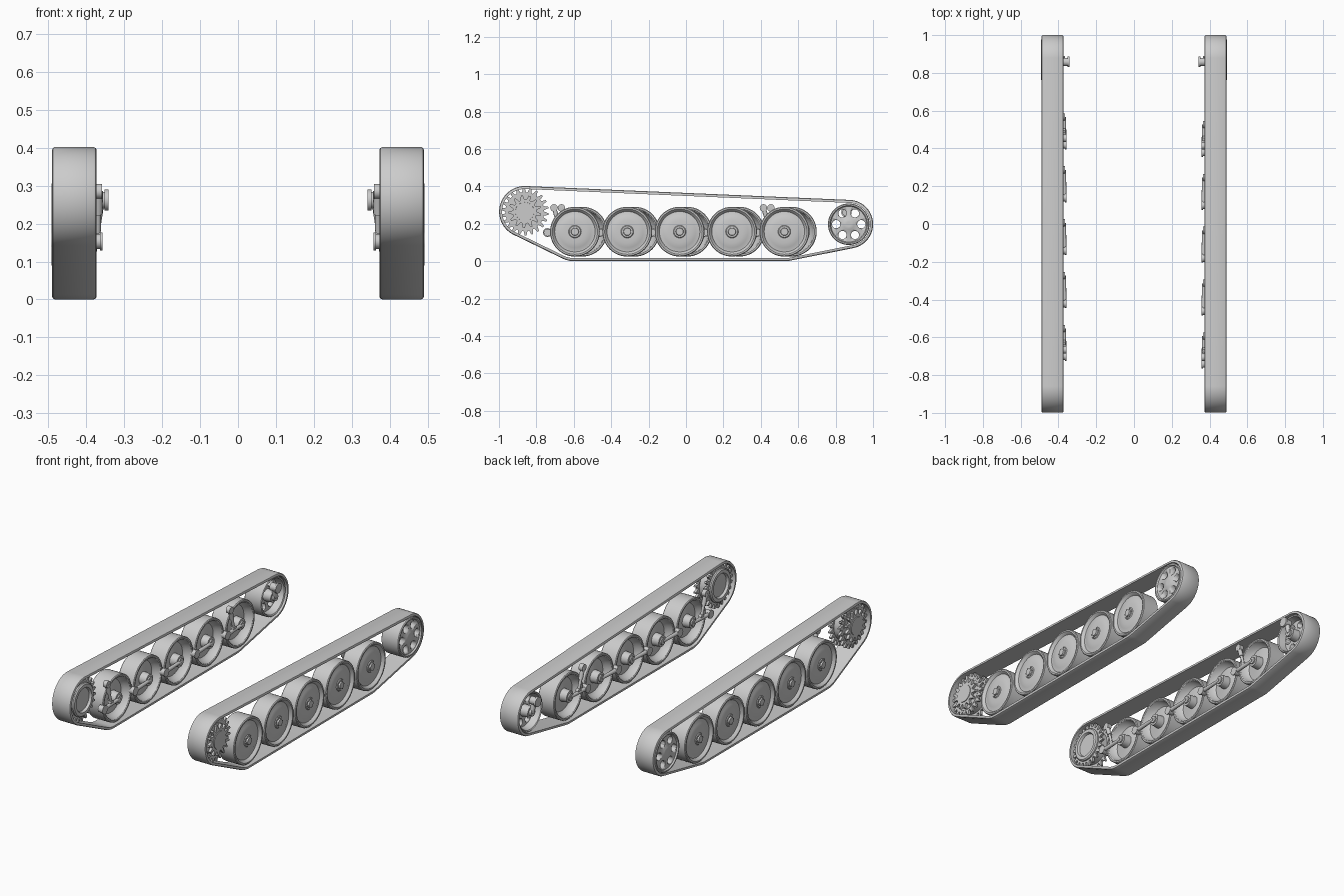
import bpy, bmesh, math
from mathutils import Vector

if "Cube" in bpy.data.objects:
    bpy.data.objects.remove(bpy.data.objects["Cube"], do_unlink=True)

steel = bpy.data.materials.new("light_grey_steel")
steel.use_nodes = True
GREY = (0.6, 0.6, 0.6, 1)
steel.diffuse_color = GREY
steel.node_tree.nodes["Principled BSDF"].inputs["Base Color"].default_value = GREY

WHEEL_R, WHEEL_Z = 0.133, 0.158
WHEEL_Y = [-0.594 + 0.28 * i for i in range(5)]
SPROCKET = (-0.862, 0.265)
IDLER = (0.87, 0.198)
BAND = 0.016


def finish(bm, name, angle=35):
    bmesh.ops.recalc_face_normals(bm, faces=bm.faces)
    mesh = bpy.data.meshes.new(name)
    bm.to_mesh(mesh)
    bm.free()
    mesh.materials.append(steel)
    ob = bpy.data.objects.new(name, mesh)
    bpy.context.collection.objects.link(ob)
    bpy.ops.object.select_all(action="DESELECT")
    ob.select_set(True)
    bpy.context.view_layer.objects.active = ob
    bpy.ops.object.shade_smooth_by_angle(angle=math.radians(angle))
    return ob


def bridge(bm, rings, closed=False):
    """Join rings of equal length with quads."""
    n = len(rings[0])
    pairs = list(zip(rings, rings[1:]))
    if closed:
        pairs.append((rings[-1], rings[0]))
    for a, b in pairs:
        for i in range(n):
            j = (i + 1) % n
            bm.faces.new((a[i], a[j], b[j], b[i]))


def lathe(bm, side, centre, profile, n=48):
    """Turn (x, radius) points about a crosswise axle and cap the ends."""
    rings = []
    for x, r in profile:
        ring = []
        for i in range(n):
            a = math.tau * i / n
            ring.append(bm.verts.new((side * x, centre[0] + r * math.cos(a), centre[1] + r * math.sin(a))))
        rings.append(ring)
    bridge(bm, rings)
    bm.faces.new(rings[0])
    bm.faces.new(rings[-1])


def toothed_plate(bm, side, centre, x0, x1, root, tip, teeth):
    """Flat gear with trapezoid teeth."""
    rings = []
    for x in (x0, x1):
        ring = []
        for t in range(teeth):
            for step, r in ((0, root), (0.3, root), (0.5, tip), (0.75, tip)):
                a = math.tau * (t + step) / teeth
                ring.append(bm.verts.new((side * x, centre[0] + r * math.cos(a), centre[1] + r * math.sin(a))))
        rings.append(ring)
    bridge(bm, rings)
    bm.faces.new(rings[0])
    bm.faces.new(rings[1])


def rod(bm, a, b, r0, r1, n=16):
    """Tapered rod between two points."""
    a, b = Vector(a), Vector(b)
    turn = (b - a).to_track_quat("Z", "Y")
    rings = []
    for p, r in ((a, r0), (b, r1)):
        rings.append([bm.verts.new(p + turn @ Vector((r * math.cos(math.tau * i / n), r * math.sin(math.tau * i / n), 0)))
                      for i in range(n)])
    bridge(bm, rings)
    bm.faces.new(rings[0])
    bm.faces.new(rings[1])


def track_band(side, label):
    """Belt wrapped tightly round the sprocket, idler and end road wheels."""
    circles = [(*SPROCKET, 0.137), (*IDLER, 0.13),
               (WHEEL_Y[0], WHEEL_Z, WHEEL_Z), (WHEEL_Y[-1], WHEEL_Z, WHEEL_Z)]
    section = [(0, 0.381), (0, 0.482), (0.003, 0.488), (0.007, 0.49), (BAND, 0.49),
               (BAND, 0.373), (0.007, 0.373), (0.003, 0.375)]
    bm = bmesh.new()
    rings = []
    for inset, x in section:
        ring = []
        for i in range(128):
            a = math.tau * (i + 0.5) / 128
            c, s = math.cos(a), math.sin(a)
            y, z, r = max(circles, key=lambda k: k[0] * c + k[1] * s + k[2])
            ring.append(bm.verts.new((side * x, y + (r - inset) * c, z + (r - inset) * s)))
        rings.append(ring)
    bridge(bm, rings, closed=True)
    finish(bm, label + "_track_band")


def road_wheel(side, y, name):
    c = (y, WHEEL_Z)
    bm = bmesh.new()
    lathe(bm, side, c, [
        (0.372, 0.02), (0.372, 0.032), (0.415, 0.036), (0.425, 0.095), (0.412, 0.108), (0.384, 0.116),
        (0.38, 0.121), (0.38, 0.129), (0.384, WHEEL_R), (0.48, WHEEL_R), (0.484, 0.129),
        (0.484, 0.121), (0.478, 0.115), (0.468, 0.108), (0.468, 0.1), (0.474, 0.085), (0.478, 0.06),
        (0.478, 0.034), (0.482, 0.03), (0.482, 0.021), (0.491, 0.019), (0.491, 0.01)])
    # hub bolts
    for i in range(6):
        a = math.tau * i / 6
        lathe(bm, side, (y + 0.026 * math.cos(a), WHEEL_Z + 0.026 * math.sin(a)), [(0.47, 0.004), (0.486, 0.004)], 6)
    finish(bm, name)


def swing_arm(side, y, name):
    pivot = y - 0.147
    bm = bmesh.new()
    rod(bm, (side * 0.369, y, WHEEL_Z), (side * 0.369, pivot, 0.153), 0.009, 0.012)
    lathe(bm, side, (pivot, 0.153), [(0.357, 0.018), (0.357, 0.024), (0.364, 0.024), (0.364, 0.02), (0.39, 0.02)], 20)
    lathe(bm, side, (y, WHEEL_Z), [(0.364, 0.013), (0.364, 0.02), (0.385, 0.02)], 20)
    finish(bm, name)


def shock_absorber(side, y, name):
    low, high = Vector((side * 0.37, y - 0.075, 0.165)), Vector((side * 0.368, y - 0.112, 0.285))
    mid = low.lerp(high, 0.5)
    bm = bmesh.new()
    rod(bm, low, mid, 0.008, 0.008)
    rod(bm, mid, high, 0.012, 0.012)
    lathe(bm, side, (high.y, high.z), [(0.358, 0.017), (0.358, 0.02), (0.382, 0.02)], 16)
    lathe(bm, side, (low.y, low.z), [(0.362, 0.014), (0.38, 0.014)], 16)
    finish(bm, name)


def drive_sprocket(side, label):
    bm = bmesh.new()
    # drum, open as a cup on the inner face
    lathe(bm, side, SPROCKET, [(0.43, 0.03), (0.43, 0.058), (0.385, 0.066), (0.378, 0.07), (0.378, 0.088),
                               (0.384, 0.094), (0.468, 0.094), (0.468, 0.06), (0.476, 0.055), (0.476, 0.02)])
    for x in (0.392, 0.452):
        toothed_plate(bm, side, SPROCKET, x, x + 0.014, 0.104, 0.128, 22)
    toothed_plate(bm, side, SPROCKET, 0.46, 0.483, 0.064, 0.088, 13)
    lathe(bm, side, SPROCKET, [(0.47, 0.052), (0.487, 0.05)], 32)
    toothed_plate(bm, side, SPROCKET, 0.418, 0.432, 0.03, 0.052, 10)
    finish(bm, label + "_drive_sprocket", 30)


def idler_wheel(side, label):
    bm = bmesh.new()
    lathe(bm, side, IDLER, [
        (0.38, 0.02), (0.38, 0.03), (0.425, 0.034), (0.425, 0.092), (0.385, 0.1), (0.381, 0.106), (0.385, 0.111),
        (0.488, 0.111), (0.492, 0.107), (0.492, 0.1), (0.484, 0.095), (0.484, 0.034), (0.488, 0.028), (0.488, 0.012)])
    wheel = finish(bm, label + "_idler_wheel")
    # lightening holes
    cut = bmesh.new()
    for i in range(6):
        a = math.tau * (i + 0.5) / 6 + math.pi / 6
        lathe(cut, side, (IDLER[0] + 0.067 * math.cos(a), IDLER[1] + 0.067 * math.sin(a)), [(0.36, 0.022), (0.51, 0.022)], 24)
    cutter = finish(cut, "hole_cutter")
    cutter.hide_render = True
    mod = wheel.modifiers.new("holes", "BOOLEAN")
    mod.operation, mod.solver, mod.object = "DIFFERENCE", "EXACT", cutter
    bpy.context.view_layer.objects.active = wheel
    bpy.ops.object.modifier_apply(modifier=mod.name)
    bpy.data.objects.remove(cutter, do_unlink=True)
    # tensioning crank
    bm = bmesh.new()
    rod(bm, (side * 0.374, *IDLER), (side * 0.366, 0.858, 0.262), 0.013, 0.015)
    lathe(bm, side, IDLER, [(0.366, 0.014), (0.366, 0.02), (0.39, 0.02)], 20)
    lathe(bm, side, (0.858, 0.262), [(0.341, 0.02), (0.341, 0.028), (0.352, 0.028), (0.352, 0.022), (0.385, 0.022)], 24)
    finish(bm, label + "_idler_crank")


# both running gears; the right one's axles are staggered backwards
for side, label, shift in ((1, "left", 0), (-1, "right", 0.04)):
    track_band(side, label)
    drive_sprocket(side, label)
    idler_wheel(side, label)
    for i, y in enumerate(WHEEL_Y):
        road_wheel(side, y + shift, f"{label}_road_wheel_{i + 1}")
        swing_arm(side, y + shift, f"{label}_swing_arm_{i + 1}")
        if i in (0, 4):
            shock_absorber(side, y + shift, f"{label}_shock_absorber_{i + 1}")
